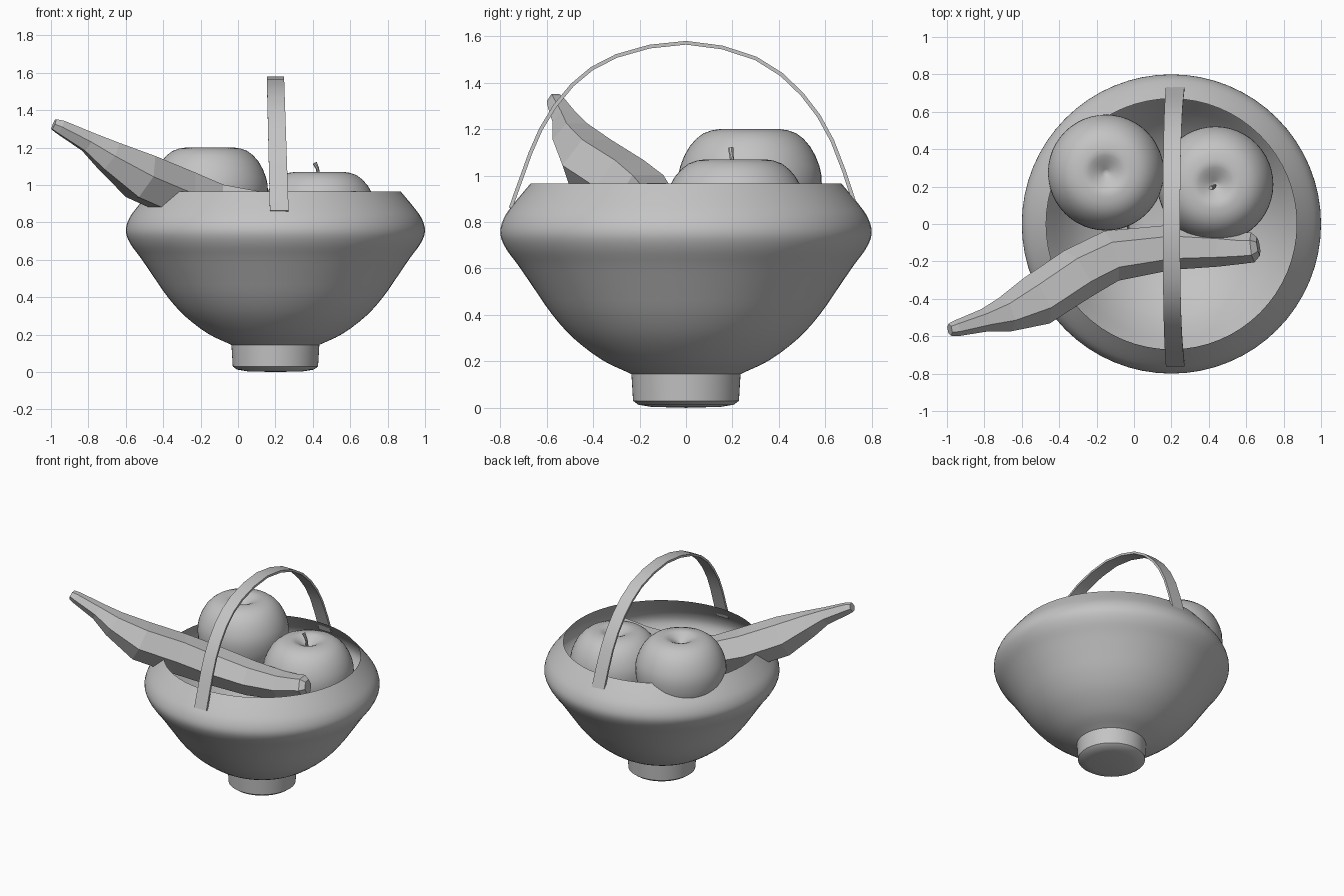
import bpy, bmesh, math
from mathutils import Vector

if "Cube" in bpy.data.objects:
    bpy.data.objects.remove(bpy.data.objects["Cube"])

grey = bpy.data.materials.new("plain grey")
grey.diffuse_color = (0.55, 0.55, 0.55, 1)
grey.use_nodes = True
grey.node_tree.nodes["Principled BSDF"].inputs["Base Color"].default_value = grey.diffuse_color


def finish(name, bm, smooth=None):
    bmesh.ops.remove_doubles(bm, verts=bm.verts, dist=1e-5)
    bmesh.ops.recalc_face_normals(bm, faces=bm.faces)
    me = bpy.data.meshes.new(name)
    bm.to_mesh(me)
    bm.free()
    ob = bpy.data.objects.new(name, me)
    bpy.context.collection.objects.link(ob)
    me.materials.append(grey)
    if smooth:
        bpy.ops.object.select_all(action='DESELECT')
        ob.select_set(True)
        bpy.context.view_layer.objects.active = ob
        bpy.ops.object.shade_smooth_by_angle(angle=math.radians(smooth))
    return ob


def curve(points, steps):
    """Catmull-Rom curve through the points."""
    p = [Vector(q) for q in points]
    p = [2 * p[0] - p[1]] + p + [2 * p[-1] - p[-2]]
    out = []
    for i in range(1, len(p) - 2):
        a, b, c, d = p[i - 1:i + 3]
        for s in range(steps):
            t = s / steps
            out.append(0.5 * (2 * b + (c - a) * t + (2 * a - 5 * b + 4 * c - d) * t * t
                              + (3 * b - a - 3 * c + d) * t ** 3))
    return out + [p[-2]]


def loft(bm, rings, closed=True):
    rows = [[bm.verts.new(v) for v in r] for r in rings]
    for a, b in zip(rows, rows[1:]):
        n = len(a)
        for i in range(n):
            j = (i + 1) % n
            bm.faces.new((a[i], a[j], b[j], b[i]))
    if closed:
        bm.faces.new(rows[0][::-1])
        bm.faces.new(rows[-1])


def lathe(name, profile, centre, n=64, smooth=35):
    bm = bmesh.new()
    rings = [[Vector((r * math.cos(k * math.tau / n), r * math.sin(k * math.tau / n), z))
              + Vector(centre) for k in range(n)]
             for r, z in ((max(q[0], 0), q[1]) for q in profile)]
    loft(bm, rings, closed=False)
    bmesh.ops.remove_doubles(bm, verts=bm.verts, dist=1e-5)
    return finish(name, bm, smooth)


def tube(name, path, sides, smooth=None):
    """Sweep a regular polygon with one radius for each path point."""
    bm = bmesh.new()
    pts = [Vector(q[:3]) for q in path]
    rings = []
    for i, p in enumerate(pts):
        t = (pts[min(i + 1, len(pts) - 1)] - pts[max(i - 1, 0)]).normalized()
        side = t.cross(Vector((0.01, 0, 1))).normalized()
        up = side.cross(t)
        rings.append([p + path[i][3] * (side * math.cos(k * math.tau / sides)
                                        + up * math.sin(k * math.tau / sides))
                      for k in range(sides)])
    loft(bm, rings)
    return finish(name, bm, smooth)


# Bowl: open thin shell on a short foot
foot = [(0, 0), (0.15, 0.004), (0.205, 0.013), (0.228, 0.03), (0.235, 0.145), (0.245, 0.15)]
body = [(0.245, 0.15), (0.36, 0.205), (0.485, 0.3), (0.575, 0.4), (0.645, 0.5), (0.72, 0.61),
        (0.775, 0.685), (0.8, 0.75), (0.785, 0.815), (0.745, 0.875), (0.67, 0.965)]
lathe("bowl", foot + [tuple(v) for v in curve(body, 3)][1:], (0.2, 0, 0))

# Two apples, heights measured from the top of the apple
apple = [(0, -0.06), (0.04, -0.035), (0.09, -0.006), (0.13, 0), (0.2, -0.018), (0.26, -0.075),
         (0.3, -0.16), (0.31, -0.24), (0.295, -0.34), (0.25, -0.43), (0.18, -0.49),
         (0.11, -0.51), (0.05, -0.495), (0, -0.475)]
apple = [tuple(v) for v in curve(apple, 2)]
lathe("back_apple", apple, (-0.15, 0.275, 1.2), 48, 60)
lathe("right_apple", apple, (0.435, 0.212, 1.07), 48, 60)
tube("apple_stem", [(0.432, 0.205, 1.0, 0.009), (0.43, 0.2, 1.06, 0.009),
                    (0.424, 0.195, 1.09, 0.01), (0.41, 0.193, 1.118, 0.012)], 8, 40)

# Banana: flat-faced six-sided sweep
tube("banana", [(-0.985, -0.565, 1.325, 0.033), (-0.95, -0.558, 1.31, 0.043),
                (-0.8, -0.515, 1.23, 0.062), (-0.69, -0.485, 1.155, 0.095),
                (-0.52, -0.41, 1.045, 0.14), (-0.3, -0.265, 0.95, 0.143),
                (-0.12, -0.17, 0.885, 0.138), (0.2, -0.125, 0.845, 0.12),
                (0.45, -0.128, 0.86, 0.1), (0.58, -0.13, 0.89, 0.083),
                (0.635, -0.125, 0.9, 0.08), (0.665, -0.12, 0.905, 0.05)], 6)

# Handle: flat strap arched over the bowl from front to back
arch = [(-0.755, 0.86), (-0.705, 1.0), (-0.625, 1.2), (-0.49, 1.39), (-0.3, 1.515), (0, 1.572),
        (0.3, 1.505), (0.5, 1.35), (0.63, 1.15), (0.725, 0.885)]
arch = curve(arch, 2)
rings = []
for i, p in enumerate(arch):
    t = (arch[min(i + 1, len(arch) - 1)] - arch[max(i - 1, 0)]).normalized()
    n = Vector((-t.y, t.x)) * 0.008
    cx = 0.2 + 0.02 * (1.58 - p.y) / 0.7
    w = 0.046 + 0.004 * (1.58 - p.y) / 0.7
    a, b = p + n, p - n
    rings.append([Vector((cx - w, a.x, a.y)), Vector((cx + w, a.x, a.y)),
                  Vector((cx + w, b.x, b.y)), Vector((cx - w, b.x, b.y))])
bm = bmesh.new()
loft(bm, rings)
finish("handle", bm, 30)
